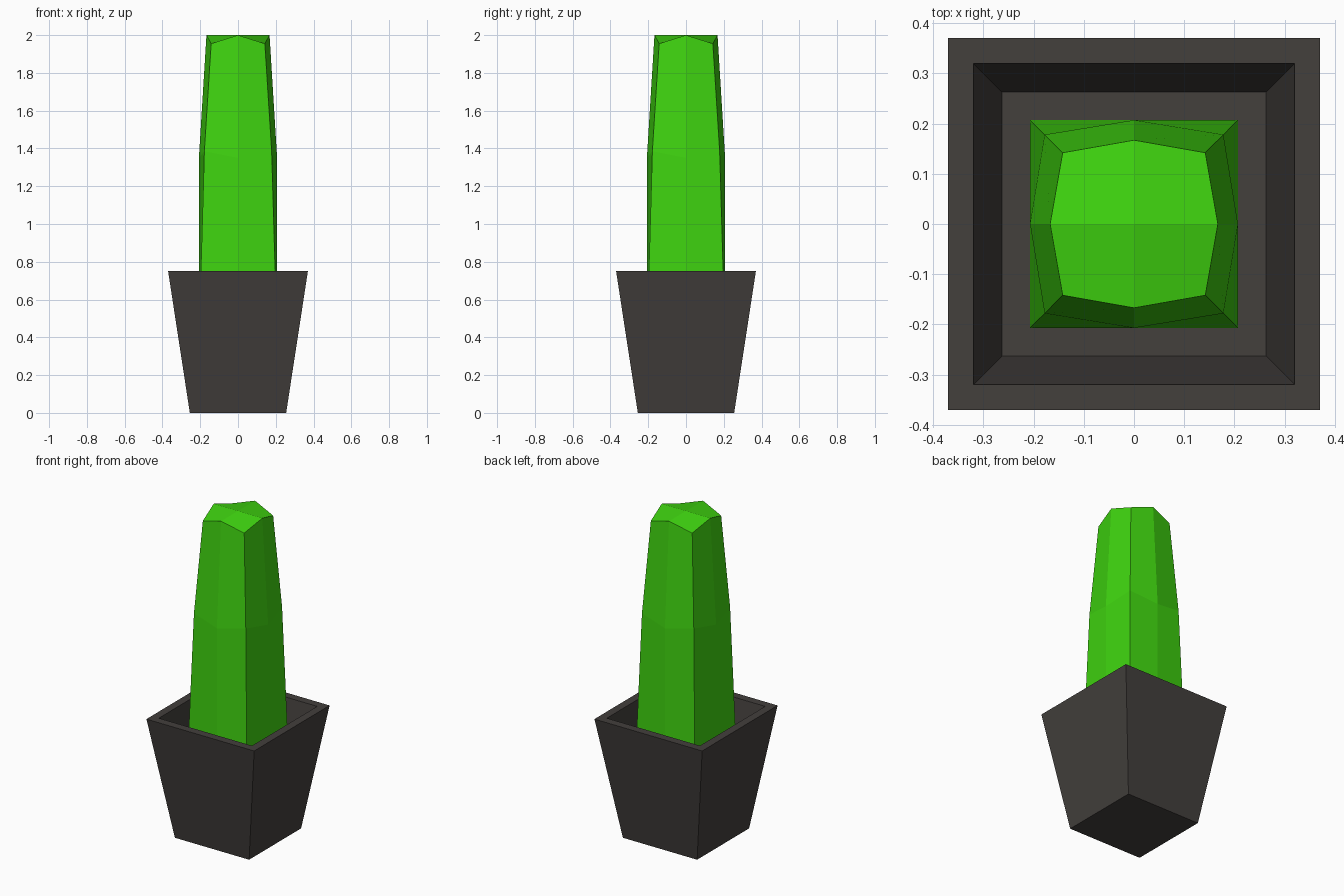
import bpy, bmesh

if "Cube" in bpy.data.objects:
    bpy.data.objects.remove(bpy.data.objects["Cube"])


def material(name, color):
    m = bpy.data.materials.new(name)
    m.diffuse_color = (*color, 1)
    m.use_nodes = True
    m.node_tree.nodes["Principled BSDF"].inputs["Base Color"].default_value = m.diffuse_color
    return m


def lofted(name, rings, mat, end_centre=None):
    """Skin a list of point rings; cap the start flat and the end flat or around a centre point."""
    bm = bmesh.new()
    loops = [[bm.verts.new(p) for p in ring] for ring in rings]
    n = len(loops[0])
    for a, b in zip(loops, loops[1:]):
        for i in range(n):
            j = (i + 1) % n
            bm.faces.new((a[i], a[j], b[j], b[i]))
    bm.faces.new(loops[0][::-1])
    last = loops[-1]
    if end_centre:
        c = bm.verts.new(end_centre)
        for i in range(0, n, 2):
            bm.faces.new((c, last[i - 1], last[i], last[i + 1]))
    else:
        bm.faces.new(last)
    bmesh.ops.recalc_face_normals(bm, faces=bm.faces)
    mesh = bpy.data.meshes.new(name)
    bm.to_mesh(mesh)
    bm.free()
    mesh.materials.append(mat)
    obj = bpy.data.objects.new(name, mesh)
    bpy.context.collection.objects.link(obj)
    return obj


def square(r, z):
    return [(x * r, y * r, z) for x, y in ((-1, -1), (1, -1), (1, 1), (-1, 1))]


def octagon(corner, corner_z, mid, mid_z):
    """Square ring with an extra point in the middle of each side."""
    ring = []
    for x, y in ((-1, -1), (1, -1), (1, 1), (-1, 1)):
        ring.append((x * corner, y * corner, corner_z))
        # the side midpoint that follows this corner, counter-clockwise
        ring.append(((x - y) / 2 * mid, (x + y) / 2 * mid, mid_z))
    return ring


green = material("cactus_green", (0.05, 0.66, 0.005))
dark = material("pot_dark", (0.056, 0.05, 0.046))

# Tapered square pot: outside wall, rim, inside wall, inner floor
lofted("pot", [square(0.255, 0), square(0.37, 0.75),
               square(0.32, 0.75), square(0.263, 0.38)], dark)

# Cactus: square base growing into a tapered, bulging eight-sided column
lofted("cactus", [octagon(0.207, 0.38, 0.207, 0.38),
                  octagon(0.178, 1.385, 0.207, 1.35),
                  octagon(0.142, 1.955, 0.167, 2.0)], green, (0, 0, 2.0))
